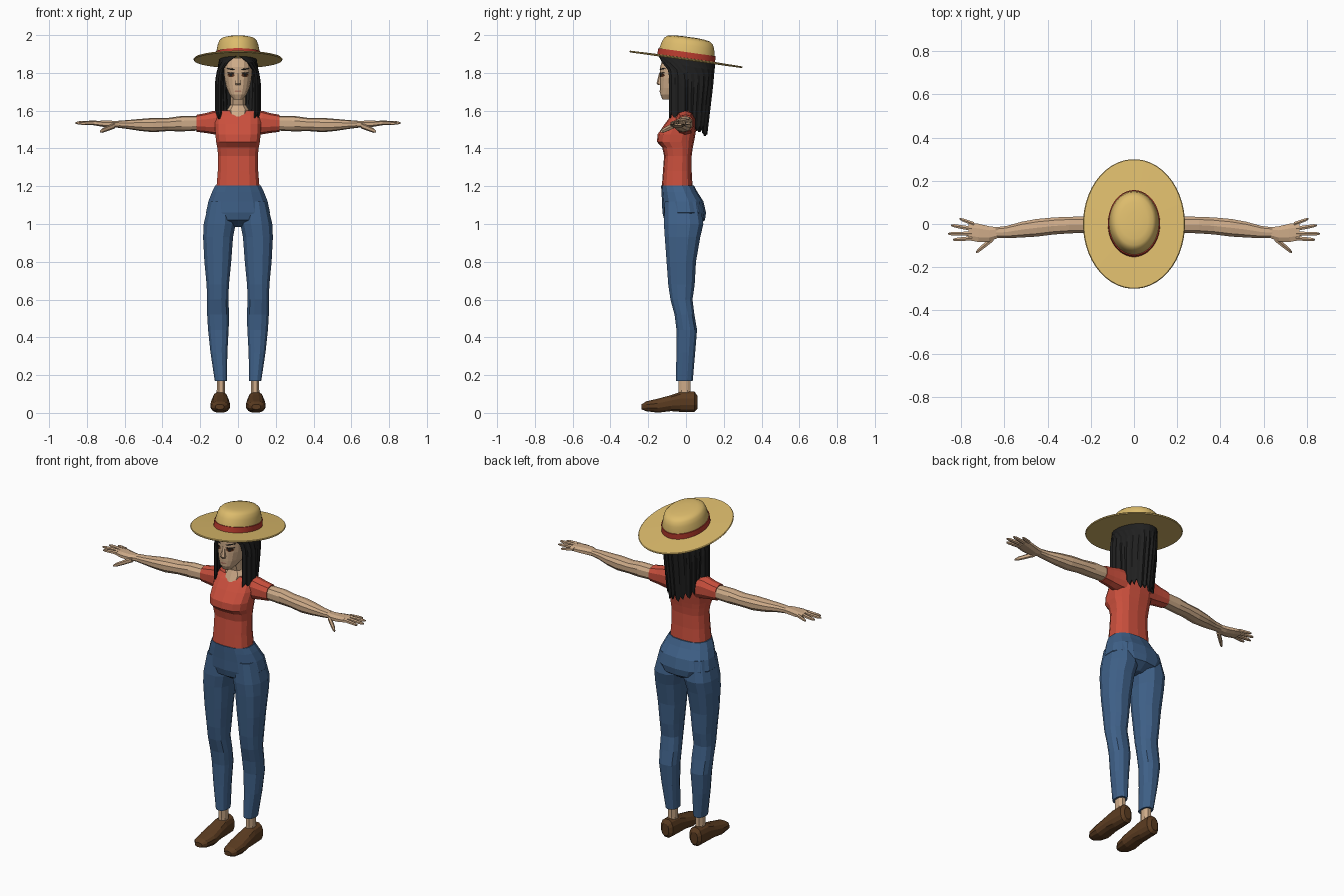
import bpy, bmesh, math
from mathutils import Vector
from mathutils.bvhtree import BVHTree

if "Cube" in bpy.data.objects:
    bpy.data.objects.remove(bpy.data.objects["Cube"], do_unlink=True)


def material(name, r, g, b):
    mat = bpy.data.materials.new(name)
    mat.use_nodes = True
    mat.diffuse_color = (r, g, b, 1)
    bsdf = mat.node_tree.nodes["Principled BSDF"]
    bsdf.inputs["Base Color"].default_value = (r, g, b, 1)
    bsdf.inputs["Roughness"].default_value = 0.8
    return mat


SKIN = material("skin", .62, .41, .25)
SHIRT = material("shirt red", .60, .08, .047)
DENIM = material("denim blue", .05, .12, .25)
HAIR = material("hair black", .014, .014, .014)
STRAW = material("straw", .72, .50, .15)
BAND = material("band red", .50, .045, .028)
LEATHER = material("shoe brown", .105, .045, .015)
EYE = material("eye brown", .09, .03, .012)
LIPS = material("lips", .42, .20, .13)


def finish(name, bm, mat, smooth=False):
    mesh = bpy.data.meshes.new(name)
    bm.to_mesh(mesh)
    bm.free()
    mesh.materials.append(mat)
    obj = bpy.data.objects.new(name, mesh)
    bpy.context.collection.objects.link(obj)
    if smooth:
        bpy.ops.object.select_all(action="DESELECT")
        obj.select_set(True)
        bpy.context.view_layer.objects.active = obj
        bpy.ops.object.shade_smooth_by_angle(angle=math.radians(35))
    return obj


def loft(name, rings, mat, axis="z", n=12, power=2.4, side=1, smooth=False):
    """Skin rings of (position, a0, a1, b0, b1) along an axis."""
    bm = bmesh.new()
    loops = []
    for pos, a0, a1, b0, b1 in rings:
        loop = []
        for i in range(n):
            t = math.tau * (i + .5) / n
            c, s = math.cos(t), math.sin(t)
            a = (a0 + a1) / 2 + (a1 - a0) / 2 * math.copysign(abs(c) ** (2 / power), c)
            b = (b0 + b1) / 2 + (b1 - b0) / 2 * math.copysign(abs(s) ** (2 / power), s)
            x, y, z = {"x": (pos, a, b), "y": (a, pos, b), "z": (a, b, pos)}[axis]
            loop.append(bm.verts.new((x * side, y, z)))
        loops.append(loop)
    for low, high in zip(loops, loops[1:]):
        for i in range(n):
            j = (i + 1) % n
            bm.faces.new((low[i], low[j], high[j], high[i]))
    bm.faces.new(loops[0])
    bm.faces.new(loops[-1])
    bmesh.ops.recalc_face_normals(bm, faces=bm.faces)
    return finish(name, bm, mat, smooth)


def centred(rows):
    """Rows of (z, half width, front, back) become symmetric rings."""
    return [(z, -w, w, f, b) for z, w, f, b in rows]


# Torso and hips
loft("shirt_body", centred([
    (1.195, .116, -.128, .035), (1.28, .109, -.122, .030), (1.36, .107, -.116, .030),
    (1.405, .112, -.126, .036), (1.435, .118, -.154, .042), (1.475, .122, -.150, .050),
    (1.53, .125, -.112, .058), (1.575, .122, -.078, .055), (1.60, .105, -.055, .045)]),
    SHIRT, n=14, power=2.7)
loft("trouser_hips", centred([
    (.985, .03, -.06, .05), (1.02, .14, -.115, .10), (1.06, .173, -.125, .106),
    (1.12, .160, -.127, .092), (1.17, .140, -.130, .060), (1.205, .122, -.132, .042)]),
    DENIM, n=14)

# Neck and head
loft("neck", centred([
    (1.57, .05, -.084, .03), (1.605, .06, -.066, .035),
    (1.63, .042, -.055, .03), (1.70, .04, -.075, .03)]), SKIN, n=10)
head = loft("head", centred([
    (1.66, .025, -.125, -.06), (1.685, .045, -.136, -.02), (1.72, .062, -.138, .05),
    (1.77, .073, -.138, .08), (1.83, .076, -.138, .10), (1.88, .07, -.12, .10)]),
    SKIN, n=18, power=2.5)
loft("nose", centred([
    (1.735, .014, -.148, -.12), (1.745, .017, -.156, -.12), (1.80, .007, -.142, -.12)]),
    SKIN, n=6)

# Face details laid onto the head surface
face_tree = BVHTree.FromPolygons([v.co for v in head.data.vertices],
                                 [p.vertices[:] for p in head.data.polygons])


def decal(name, cx, cz, w, h, mat, lift, tilt=0):
    bm = bmesh.new()
    points = [(0, 0)] + [(math.cos(math.tau * i / 10), math.sin(math.tau * i / 10))
                         for i in range(10)]
    verts = []
    for u, v in points:
        x, z = cx + u * w, cz + v * h + u * tilt
        hit = face_tree.ray_cast(Vector((x, -1, z)), Vector((0, 1, 0)))[0]
        verts.append(bm.verts.new((x, (hit.y if hit else -.12) - lift, z)))
    rim = verts[1:]
    for i in range(len(rim)):
        bm.faces.new((verts[0], rim[i], rim[(i + 1) % len(rim)]))
    finish(name, bm, mat)


decal("mouth", 0, 1.703, .02, .005, LIPS, .003)

# Paired parts
for label, side in (("left", 1), ("right", -1)):
    decal(label + "_eye", side * .037, 1.788, .019, .011, EYE, .003)
    decal(label + "_pupil", side * .037, 1.789, .007, .008, HAIR, .005)
    decal(label + "_lash", side * .037, 1.800, .021, .003, HAIR, .006)
    decal(label + "_eyebrow", side * .038, 1.820, .023, .004, HAIR, .004, side * .003)

    loft(label + "_sleeve", [
        (.08, -.055, .050, 1.470, 1.600), (.13, -.055, .045, 1.475, 1.599),
        (.17, -.050, .042, 1.482, 1.587), (.22, -.046, .040, 1.488, 1.578)],
        SHIRT, "x", 10, side=side)
    loft(label + "_arm", [
        (.20, -.042, .036, 1.495, 1.572), (.30, -.045, .035, 1.490, 1.572),
        (.37, -.050, .032, 1.492, 1.562), (.45, -.060, .025, 1.486, 1.562),
        (.52, -.064, .012, 1.493, 1.556), (.59, -.067, -.008, 1.504, 1.550),
        (.64, -.066, -.014, 1.510, 1.546)], SKIN, "x", 10, side=side)
    loft(label + "_palm", [
        (.63, -.066, -.014, 1.510, 1.546), (.67, -.084, -.008, 1.508, 1.548),
        (.72, -.086, .004, 1.514, 1.548), (.765, -.078, .010, 1.522, 1.546)],
        SKIN, "x", 8, side=side)

    # Fingers run from the knuckle to the tip
    for finger, x0, y0, z0, x1, y1, z1, r in (
            ("little", .74, .000, 1.535, .807, .024, 1.530, .009),
            ("ring", .75, -.022, 1.536, .846, -.006, 1.534, .010),
            ("middle", .75, -.045, 1.537, .861, -.045, 1.535, .010),
            ("index", .75, -.066, 1.536, .838, -.073, 1.532, .010),
            ("thumb", .65, -.065, 1.522, .73, -.130, 1.490, .014)):
        rings = []
        for f, k in ((0, 1.1), (.5, 1), (.85, .85), (1, .4)):
            x, y, z = x0 + (x1 - x0) * f, y0 + (y1 - y0) * f, z0 + (z1 - z0) * f
            rings.append((x, y - r * k, y + r * k, z - r * k, z + r * k))
        loft(f"{label}_{finger}_finger", rings, SKIN, "x", 6, side=side)

    loft(label + "_trouser_leg", [
        (1.12, .020, .155, -.115, .075), (1.00, .010, .184, -.120, .095),
        (.93, .024, .187, -.115, .078), (.80, .034, .180, -.105, .055),
        (.68, .046, .168, -.096, .048), (.60, .050, .165, -.084, .036),
        (.52, .045, .165, -.062, .046), (.44, .048, .160, -.052, .060),
        (.32, .055, .147, -.052, .050), (.17, .058, .124, -.055, .037)],
        DENIM, n=12, side=side)
    loft(label + "_ankle", [
        (.07, .064, .118, -.045, .030), (.12, .067, .114, -.042, .026),
        (.19, .067, .114, -.042, .026)], SKIN, n=8, side=side)
    loft(label + "_shoe", [
        (.06, .072, .118, .020, .092), (.045, .054, .134, .004, .115),
        (-.03, .050, .138, .004, .112), (-.08, .046, .142, .008, .095),
        (-.15, .042, .146, .000, .076), (-.21, .054, .140, .008, .062),
        (-.235, .074, .120, .018, .046)], LEATHER, "y", 12, side=side)

# Hair: a pleated curtain parted at the front with ragged ends
COLUMNS, ROWS = 36, 9
jag = (0, .03, .008, .045, .015)
bm = bmesh.new()
grid = []
for row in range(ROWS + 1):
    v = row / ROWS
    gap = math.radians(52) * min(1, v / .24) ** .7
    line = []
    for i in range(COLUMNS + 1):
        t = gap + (math.tau - 2 * gap) * i / COLUMNS
        pleat = 1 + (.025 if i % 2 else -.025) * min(1, v * 3)
        depth = .142 if math.cos(t) > 0 else .15 - .045 * v
        width = .094 + .02 * min(1, v * 2.5) - (.02 * v if math.cos(t) < 0 else 0)
        x, y = width * pleat * math.sin(t), -depth * pleat * math.cos(t)
        top = 1.874 - .14 * y
        bottom = 1.525 + .06 * math.cos(t) + jag[i % len(jag)]
        line.append(bm.verts.new((x, y, top + (bottom - top) * v)))
    grid.append(line)
for upper, lower in zip(grid, grid[1:]):
    for i in range(COLUMNS):
        bm.faces.new((upper[i], lower[i], lower[i + 1], upper[i + 1]))
hair = finish("hair", bm, HAIR)
thick = hair.modifiers.new("thickness", "SOLIDIFY")
thick.thickness, thick.offset = .012, 0


# Straw hat, tipped back
def hat_part(name, rows, mat):
    rings = [(z, -rx, rx, -ry, ry) for z, rx, ry in rows]
    obj = loft(name, rings, mat, n=48, power=2, smooth=True)
    obj.location = (0, 0, 1.872)
    obj.rotation_euler.x = math.radians(-8)


hat_part("hat", [
    (-.004, .10, .13), (-.005, .232, .300), (0, .236, .303), (.004, .232, .300),
    (.007, .117, .150), (.035, .116, .149), (.075, .108, .140), (.098, .100, .130),
    (.110, .088, .114), (.116, .065, .085), (.119, .03, .04)], STRAW)
hat_part("hat_band", [(.004, .121, .155), (.038, .120, .153)], BAND)
